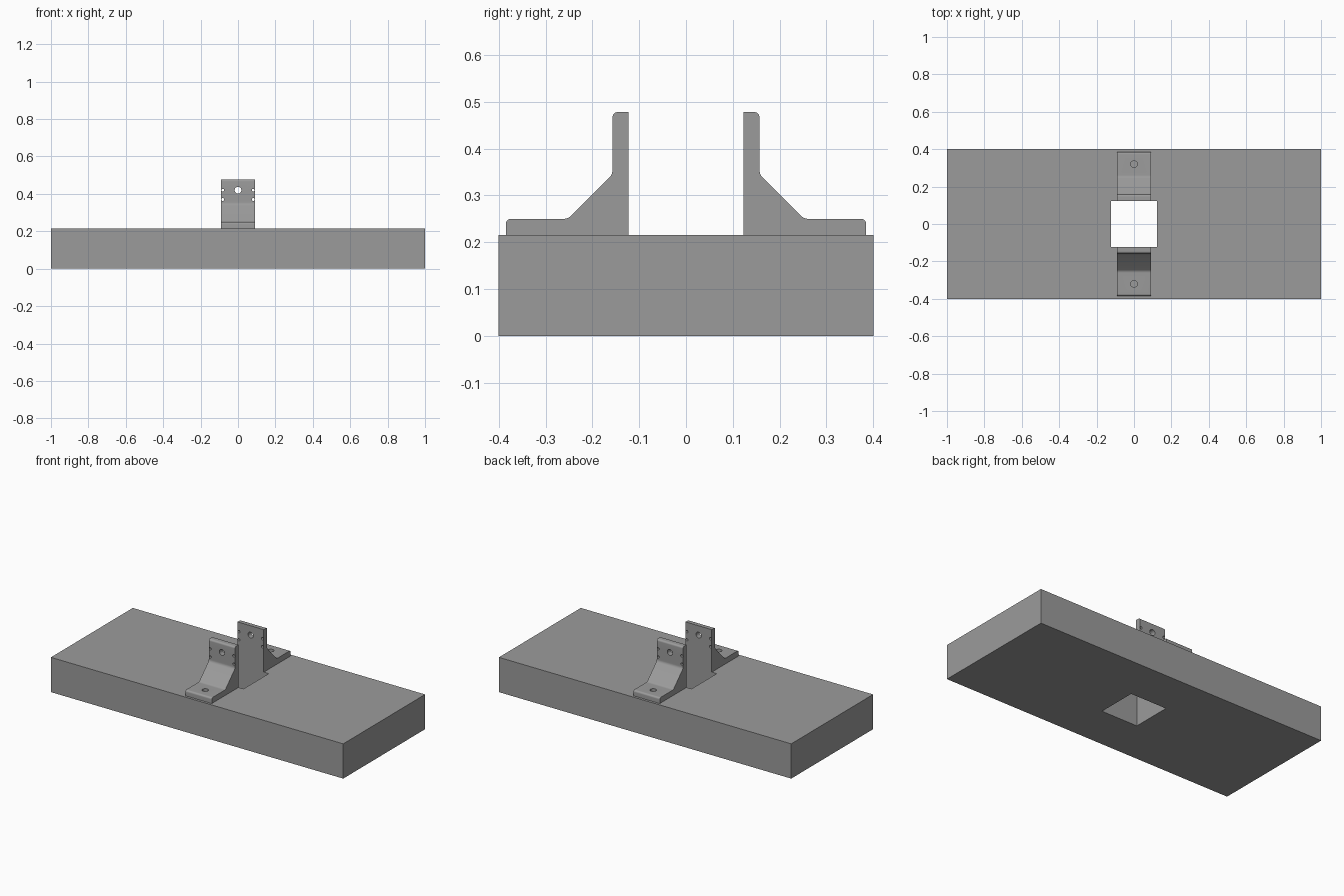
import bpy, bmesh, math
from mathutils import Vector

if "Cube" in bpy.data.objects:
    bpy.data.objects.remove(bpy.data.objects["Cube"])


def extrude(name, points, axis, lo, hi):
    """Solid from a 2D outline: axis 'x' uses (y, z) points, 'z' uses (x, y)."""
    bm = bmesh.new()
    place = (lambda a, b: (lo, a, b)) if axis == 'x' else (lambda a, b: (a, b, lo))
    face = bm.faces.new([bm.verts.new(place(*p)) for p in points])
    moved = bmesh.ops.extrude_face_region(bm, geom=[face])['geom']
    shift = Vector((hi - lo, 0, 0)) if axis == 'x' else Vector((0, 0, hi - lo))
    bmesh.ops.translate(bm, vec=shift, verts=[v for v in moved if isinstance(v, bmesh.types.BMVert)])
    bmesh.ops.recalc_face_normals(bm, faces=bm.faces)
    mesh = bpy.data.meshes.new(name)
    bm.to_mesh(mesh)
    bm.free()
    obj = bpy.data.objects.new(name, mesh)
    bpy.context.collection.objects.link(obj)
    return obj


def rounded(corners, steps=6):
    """Fillet each (a, b, radius) corner of an outline."""
    out = []
    for i, (a, b, r) in enumerate(corners):
        p = Vector((a, b))
        if r == 0:
            out.append((a, b))
            continue
        d1 = (Vector(corners[i - 1][:2]) - p).normalized()
        d2 = (Vector(corners[(i + 1) % len(corners)][:2]) - p).normalized()
        half = d1.angle(d2) / 2
        centre = p + (d1 + d2).normalized() * r / math.sin(half)
        start = p + d1 * r / math.tan(half) - centre
        end = p + d2 * r / math.tan(half) - centre
        for k in range(steps + 1):
            q = centre + start.lerp(end, k / steps).normalized() * r
            out.append((q.x, q.y))
    return out


def cut(obj, cutter):
    mod = obj.modifiers.new('cut', 'BOOLEAN')
    mod.operation, mod.solver, mod.object = 'DIFFERENCE', 'EXACT', cutter
    bpy.context.view_layer.objects.active = obj
    bpy.ops.object.modifier_apply(modifier=mod.name)
    bpy.data.objects.remove(cutter)


def drill(obj, location, radius, depth, rotation=(0, 0, 0)):
    bpy.ops.mesh.primitive_cylinder_add(vertices=32, radius=radius, depth=depth,
                                        location=location, rotation=rotation)
    cut(obj, bpy.context.object)


def rectangle(w, d):
    return [(-w, -d), (w, -d), (w, d), (-w, d)]


# base block with square through-opening
base = extrude('base_block', rectangle(1.0, 0.4), 'z', 0, 0.215)
cut(base, extrude('opening_cutter', rectangle(0.124, 0.124), 'z', -0.1, 0.4))

# angle bracket with sloped gusset
profile = rounded([(0.123, 0.215, 0), (0.385, 0.215, 0), (0.385, 0.25, 0.011),
                   (0.252, 0.25, 0.022), (0.157, 0.345, 0.022),
                   (0.157, 0.478, 0.011), (0.123, 0.478, 0)])
back = extrude('back_bracket', profile, 'x', -0.09, 0.09)

# bolt hole in the foot, then pivot and side holes in the upright
drill(back, (0, 0.32, 0.235), 0.018, 0.1)
across = (math.pi / 2, 0, 0)
drill(back, (0, 0.14, 0.42), 0.018, 0.1, across)
for x in (-0.081, 0.081):
    for z in (0.37, 0.42):
        drill(back, (x, 0.14, z), 0.0075, 0.1, across)

# opposite bracket, turned half way round
front = back.copy()
front.data = back.data.copy()
front.name = 'front_bracket'
front.rotation_euler.z = math.pi
bpy.context.collection.objects.link(front)

# smooth the fillets and hole walls
bpy.ops.object.select_all(action='DESELECT')
for obj in (back, front):
    obj.select_set(True)
bpy.context.view_layer.objects.active = back
bpy.ops.object.shade_smooth_by_angle(angle=math.radians(30))

# dark grey finish on every part
dark = bpy.data.materials.new('dark_grey')
dark.diffuse_color = (0.33, 0.33, 0.33, 1)
dark.use_nodes = True
dark.node_tree.nodes["Principled BSDF"].inputs["Base Color"].default_value = dark.diffuse_color
for obj in (base, back, front):
    obj.data.materials.clear()
    obj.data.materials.append(dark)
